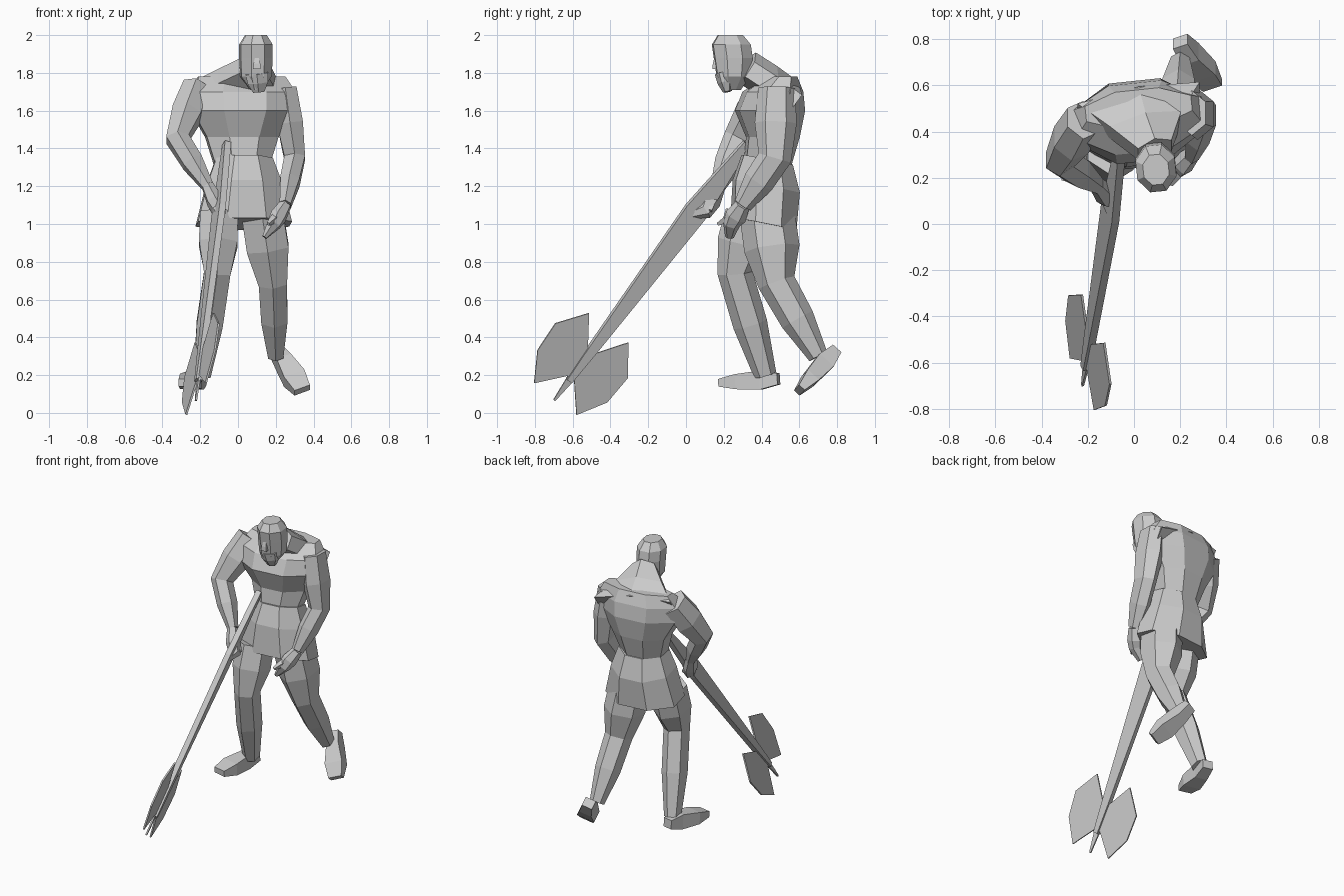
import bpy, bmesh, math
from mathutils import Vector

default_cube = bpy.data.objects.get("Cube")
if default_cube:
    bpy.data.objects.remove(default_cube)

grey = (.6, .6, .6, 1)
stone = bpy.data.materials.new("plain_grey")
stone.use_nodes = True
stone.diffuse_color = grey
stone.node_tree.nodes["Principled BSDF"].inputs["Base Color"].default_value = grey


def finish(name, bm):
    bmesh.ops.recalc_face_normals(bm, faces=bm.faces)
    mesh = bpy.data.meshes.new(name)
    bm.to_mesh(mesh)
    bm.free()
    mesh.materials.append(stone)
    bpy.context.collection.objects.link(bpy.data.objects.new(name, mesh))


def skin(bm, loops):
    """Join neighbouring loops with quads and cap both ends."""
    for lower, upper in zip(loops, loops[1:]):
        for i in range(len(lower)):
            bm.faces.new((lower[i - 1], lower[i], upper[i], upper[i - 1]))
    bm.faces.new(loops[0])
    bm.faces.new(loops[-1])


def loft(name, rings, sides):
    """Skin flat-sided rings, each a centre and two half axes."""
    bm = bmesh.new()
    loops = []
    for centre, across, deep in rings:
        loop = []
        for i in range(sides):
            angle = (i + .5) * math.tau / sides
            spot = across * math.cos(angle) + deep * math.sin(angle)
            loop.append(bm.verts.new(centre + spot / math.cos(math.pi / sides)))
        loops.append(loop)
    skin(bm, loops)
    finish(name, bm)


def trunk(name, x, rows, tilt=0, sides=8):
    """Level rings, turned slightly: y, z, half width, half depth."""
    turn = math.radians(6)
    across = Vector((math.cos(turn), math.sin(turn), 0))
    deep = Vector((-math.sin(turn), math.cos(turn), tilt))
    loft(name, [(Vector((x, y, z)), across * wide, deep * thick)
                for y, z, wide, thick in rows], sides)


def path(name, points, widths, depths, sides=6):
    """Rings square to the path through the points."""
    rings = []
    for i, point in enumerate(points):
        ahead = points[min(i + 1, len(points) - 1)]
        behind = points[max(i - 1, 0)]
        along = (ahead - behind).normalized()
        across = -Vector((1, 0, 0)).cross(along).cross(along).normalized()
        rings.append((point, across * widths[i], along.cross(across) * depths[i]))
    loft(name, rings, sides)


def limb(name, joints, depth=1, swell=1.2, sides=6):
    """Joints are x, y, z, radius; a muscle swells halfway between them."""
    points, widths = [], []
    for joint in joints:
        here = Vector(joint[:3])
        if points:
            points.append((points[-1] + here) / 2)
            widths.append((widths[-1] + joint[3]) / 2 * swell)
        points.append(here)
        widths.append(joint[3])
    path(name, points, widths, [w * depth for w in widths], sides)


def hand(side, wrist, knuckles, tip, inward):
    """Palm tapering to the fingertips, with a thumb on the inner side."""
    wrist, knuckles, tip = Vector(wrist), Vector(knuckles), Vector(tip)
    path(side + "_hand", [wrist, wrist.lerp(knuckles, .6), knuckles, tip],
         [.03, .04, .035, .012], [.035, .05, .04, .02])
    root = wrist.lerp(knuckles, .4)
    end = knuckles + Vector(inward)
    path(side + "_thumb", [root, root.lerp(end, .6), end], [.02, .016, .008], [.02, .016, .008], 4)


def foot(side, heel, toe):
    """Boxy wedge with a high instep and a broad flat toe."""
    heel, toe = Vector(heel), Vector(toe)
    path(side + "_foot", [heel, heel.lerp(toe, .3), heel.lerp(toe, .7), toe],
         [.035, .042, .06, .045], [.03, .05, .04, .02], 4)


def axe_part(name, half_outline, thick):
    """Mirrored flat shape; its points are distance down the shaft and half width."""
    down, aside = Vector((-.6, -.8)), Vector((-.8, .6))
    outline = [(d, w) for d, w in half_outline] + [(d, -w) for d, w in reversed(half_outline)]
    lean = Vector((1, .24, -.3)).normalized() * thick / 2
    bm = bmesh.new()
    loops = [[], []]
    for distance, width in outline:
        y, z = Vector((-.5, .33)) + down * distance + aside * width
        spot = Vector((.3 * z - .24 * y - .41, y, z))
        loops[0].append(bm.verts.new(spot + lean))
        loops[1].append(bm.verts.new(spot - lean))
    skin(bm, loops)
    finish(name, bm)


# Torso, sloping neck and skirt
trunk("torso", .02, [(.43, 1.3, .14, .12), (.46, 1.46, .19, .135), (.445, 1.6, .27, .175),
                     (.46, 1.7, .28, .15), (.5, 1.78, .23, .08)])
path("neck", [Vector((.02, .54, 1.68)), Vector((.05, .43, 1.76)), Vector((.09, .32, 1.83))],
     [.27, .16, .075], [.08, .08, .08])
trunk("skirt", .03, [(.41, 1, .25, .165), (.425, 1.2, .2, .17), (.43, 1.34, .15, .13)], tilt=-.2)

# Head with brow, nose and beard
trunk("head", .095, [(.24, 1.71, .03, .05), (.25, 1.78, .08, .085), (.25, 1.88, .085, .1),
                     (.24, 1.95, .085, .1), (.235, 2, .055, .065)])
limb("brow", [(.04, .17, 1.9, .02), (.16, .17, 1.9, .02)], sides=4)
limb("nose", [(.1, .16, 1.88, .01), (.1, .16, 1.82, .02)], sides=4)
limb("beard", [(.1, .2, 1.8, .06), (.11, .22, 1.7, .03)], depth=.7)

# Arms and hands
limb("left_arm", [(.25, .48, 1.72, .06), (.3, .47, 1.35, .055), (.25, .3, 1.1, .03)], depth=1.4)
limb("right_arm", [(-.22, .45, 1.72, .07), (-.32, .28, 1.45, .06), (-.16, .17, 1.2, .03)], depth=1.2)
hand("left", (.25, .3, 1.1), (.19, .24, 1), (.14, .23, .93), (-.03, -.07, 0))
hand("right", (-.16, .17, 1.2), (-.1, .1, 1.07), (-.1, .03, 1.05), (.03, .03, 0))

# Legs and feet
limb("right_leg", [(-.1, .34, 1.05, .1), (-.11, .26, .74, .07), (-.19, .42, .2, .045)], depth=1.15)
limb("left_leg", [(.13, .43, 1.05, .11), (.185, .48, .69, .075), (.2, .7, .3, .04)], depth=1.15)
foot("right", (-.2, .49, .18), (-.27, .18, .16))
foot("left", (.2, .79, .33), (.34, .6, .12))

# Double-headed axe
axe_part("axe_handle", [(-1.37, .02), (-.92, .06), (0, .025), (.2, .015)], .035)
axe_part("axe_blade", [(0, .025), (-.15, .13), (0, .24), (.17, .23), (.32, .14), (.18, .02), (.33, .005)], .01)
